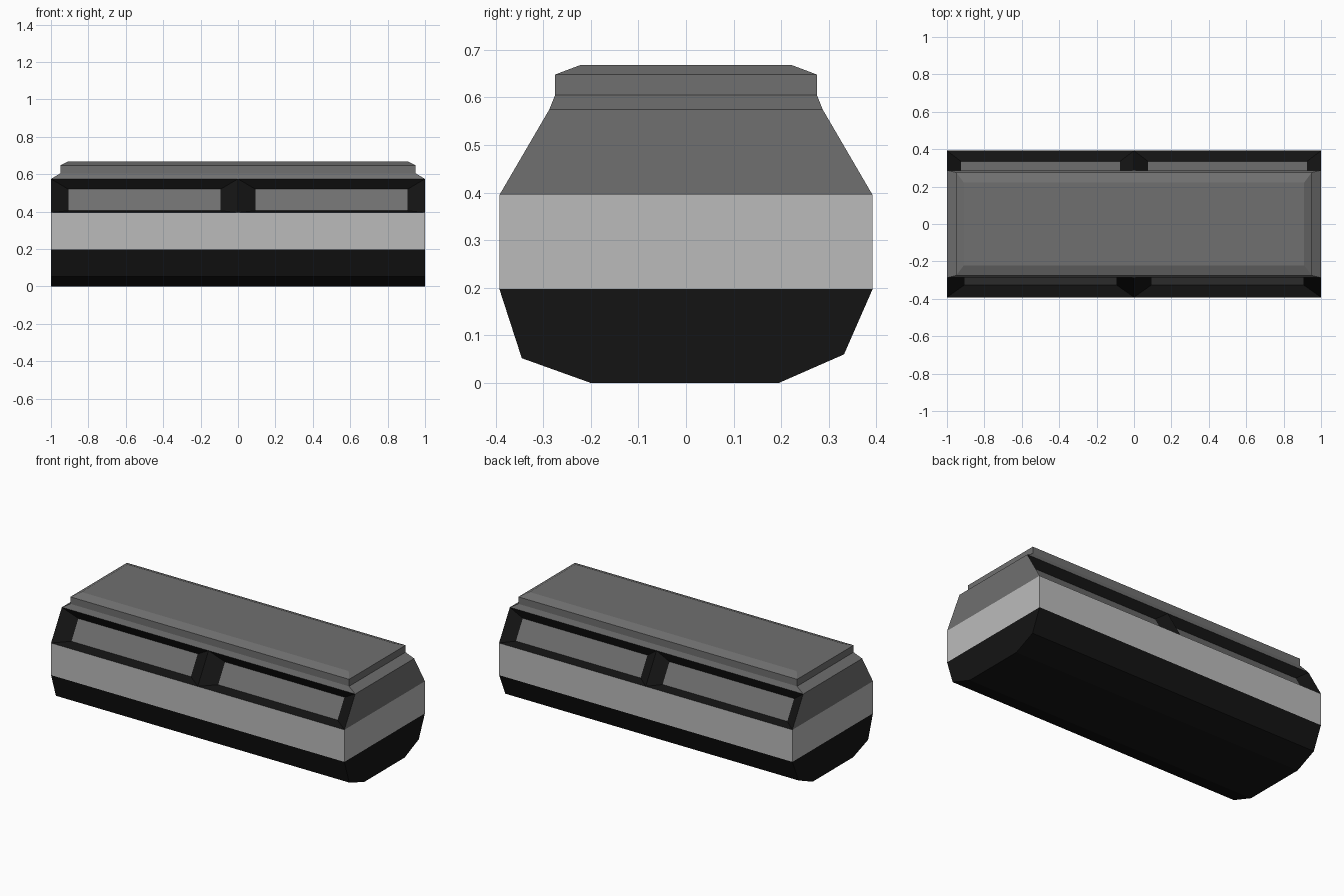
import bpy
import bmesh

if "Cube" in bpy.data.objects:
    bpy.data.objects.remove(bpy.data.objects["Cube"])


def material(name, value):
    m = bpy.data.materials.new(name)
    m.diffuse_color = (value, value, value, 1)
    m.use_nodes = True
    m.node_tree.nodes["Principled BSDF"].inputs["Base Color"].default_value = m.diffuse_color
    return m


BLACK = material("black", 0.007)
DARK = material("dark_grey", 0.16)
LIGHT = material("light_grey", 0.5)


def finish(bm, name, *mats, recalc=True):
    if recalc:
        bmesh.ops.recalc_face_normals(bm, faces=bm.faces)
    mesh = bpy.data.meshes.new(name)
    bm.to_mesh(mesh)
    bm.free()
    for m in mats:
        mesh.materials.append(m)
    obj = bpy.data.objects.new(name, mesh)
    bpy.context.collection.objects.link(obj)
    return obj


def extrude_x(name, profile, mat, half=1.0):
    """Extrude a (y, z) profile along the length of the body."""
    bm = bmesh.new()
    face = bm.faces.new([bm.verts.new((-half, y, z)) for y, z in profile])
    ext = bmesh.ops.extrude_face_region(bm, geom=[face])["geom"]
    verts = [v for v in ext if isinstance(v, bmesh.types.BMVert)]
    bmesh.ops.translate(bm, verts=verts, vec=(2 * half, 0, 0))
    return finish(bm, name, mat)


# Rounded-under base, slightly uneven between front and back
extrude_x("base", [(-0.392, 0.197), (-0.345, 0.052), (-0.2, 0), (0.195, 0),
                   (0.332, 0.06), (0.392, 0.197)], BLACK)

# Straight middle band
extrude_x("middle_band", [(-0.392, 0.197), (0.392, 0.197),
                          (0.392, 0.395), (-0.392, 0.395)], LIGHT)

# Cabin and roof: stacked rectangles (half x, half y, z), open at window slopes
levels = [(1, 0.392, 0.395), (1, 0.287, 0.575), (0.95, 0.275, 0.605),
          (0.95, 0.275, 0.648), (0.91, 0.222, 0.668)]
bm = bmesh.new()
rings = [[bm.verts.new((sx * x, sy * y, z))
          for sx, sy in ((-1, -1), (1, -1), (1, 1), (-1, 1))]
         for x, y, z in levels]
for i, (low, high) in enumerate(zip(rings, rings[1:])):
    for k in range(4):
        if i == 0 and k % 2 == 0:
            continue
        n = (k + 1) % 4
        bm.faces.new((low[k], low[n], high[n], high[k]))
bm.faces.new(rings[-1])
finish(bm, "cabin_roof", DARK, recalc=False)


def window_side(name, side, inset, y_low, y_high):
    """Two recessed panes whose reveals run out to the edges of the slope."""
    bm = bmesh.new()
    for x0, x1 in ((-1, 0), (0, 1)):
        a, b = x0 + inset, x1 - inset
        outer = [(x0, 0.392, 0.395), (x1, 0.392, 0.395),
                 (x1, 0.287, 0.575), (x0, 0.287, 0.575)]
        inner = [(a, y_low, 0.405), (b, y_low, 0.405),
                 (b, y_high, 0.52), (a, y_high, 0.52)]
        o, p = ([bm.verts.new((x, side * y, z)) for x, y, z in loop]
                for loop in (outer, inner))
        for k in range(4):
            n = (k + 1) % 4
            bm.faces.new((o[k], o[n], p[n], p[k]))
        bm.faces.new(p).material_index = 1
    if side > 0:
        bmesh.ops.reverse_faces(bm, faces=bm.faces)
    bmesh.ops.remove_doubles(bm, verts=bm.verts, dist=1e-4)
    return finish(bm, name, BLACK, DARK, recalc=False)


# Front and back window strips
window_side("front_windows", -1, 0.093, 0.326, 0.259)
window_side("back_windows", 1, 0.075, 0.335, 0.268)
